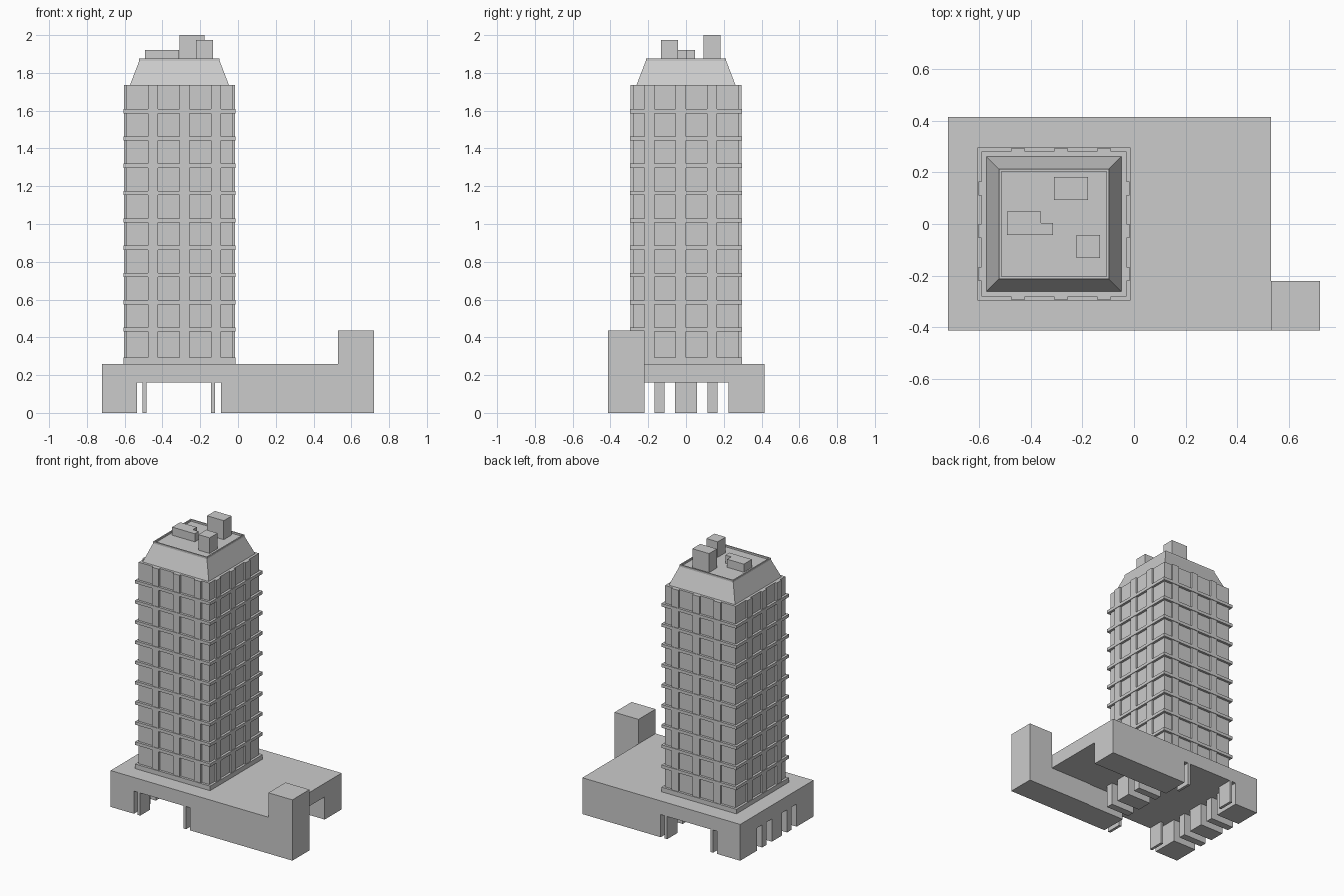
import bpy, bmesh

if "Cube" in bpy.data.objects:
    bpy.data.objects.remove(bpy.data.objects["Cube"])

CX = -0.31          # tower centre in x
HALF = 0.28         # half width of the tower core


def box(name, x0, x1, y0, y1, z0, z1):
    """Axis-aligned box from its limits."""
    bm = bmesh.new()
    bmesh.ops.create_cube(bm, size=1)
    for v in bm.verts:
        v.co = ((x0, x1)[v.co.x > 0], (y0, y1)[v.co.y > 0], (z0, z1)[v.co.z > 0])
    return finish(name, bm)


def finish(name, bm):
    me = bpy.data.meshes.new(name)
    bm.to_mesh(me)
    bm.free()
    ob = bpy.data.objects.new(name, me)
    bpy.context.collection.objects.link(ob)
    return ob


def boolean(ob, other, op):
    """Apply a boolean and remove the helper."""
    other.hide_render = True
    mod = ob.modifiers.new("cut", 'BOOLEAN')
    mod.operation, mod.solver, mod.object = op, 'EXACT', other
    bpy.context.view_layer.objects.active = ob
    bpy.ops.object.modifier_apply(modifier=mod.name)
    bpy.data.objects.remove(other)


def loft(name, loops):
    """Stack of square loops (half width, z) around the tower axis, capped."""
    bm = bmesh.new()
    rings = [[bm.verts.new((CX + sx * h, sy * h, z))
              for sx, sy in ((-1, -1), (1, -1), (1, 1), (-1, 1))] for h, z in loops]
    for a, b in zip(rings, rings[1:]):
        for i in range(4):
            j = (i + 1) % 4
            bm.faces.new((a[i], a[j], b[j], b[i]))
    bm.faces.new(rings[0][::-1])
    bm.faces.new(rings[-1])
    return finish(name, bm)


# podium with the end block
podium = box("podium", -0.72, 0.53, -0.413, 0.415, 0, 0.26)
boolean(podium, box("end_block", 0.53, 0.72, -0.413, -0.22, 0, 0.435), 'UNION')

# open undercroft: hall, cross passage, front/back openings, side slots
cuts = [(0.095, 0.6, -0.219, 0.224), (-0.535, -0.09, -0.30, 0.30)]
cuts += [(a, b, -0.6, 0.6) for a, b in ((-0.535, -0.505), (-0.485, -0.142), (-0.122, -0.09))]
cuts += [(-0.9, 0.2, a, b) for a, b in ((-0.224, -0.166), (-0.115, -0.057),
                                        (0.057, 0.115), (0.166, 0.224))]
for x0, x1, y0, y1 in cuts:
    boolean(podium, box("cutter", x0, x1, y0, y1, -0.2, 0.162), 'DIFFERENCE')

# tower core and base slab
loft("tower_core", [(HALF, 0.26), (HALF, 1.735)])
loft("tower_base_slab", [(0.297, 0.26), (0.297, 0.293)])

# floor ledges
for k in range(9):
    z = 0.441 + 0.1445 * k
    loft(f"floor_ledge_{k}", [(0.297, z - 0.011), (0.297, z + 0.011)])

# vertical piers on the four faces
OUT = 0.293
for k in range(3):
    px = -0.477 + 0.1665 * k
    py = -0.22 + 0.1655 * k
    for side in (-1, 1):
        a, b = sorted((side * 0.27, side * OUT))
        box("facade_pier", px, px + 0.054, a, b, 0.28, 1.735)
        box("side_pier", CX + a, CX + b, py, py + 0.054, 0.28, 1.735)

# tapered crown with a rim around the flat roof
loft("crown", [(0.263, 1.733), (0.213, 1.863), (0.213, 1.876), (0.204, 1.876), (0.204, 1.864)])

# rooftop units
box("roof_lift_house", -0.31, -0.178, 0.093, 0.182, 1.86, 2.0)
box("roof_tank", -0.222, -0.132, -0.132, -0.042, 1.86, 1.975)
vent = box("roof_vent", -0.492, -0.36, -0.042, 0.048, 1.86, 1.922)
boolean(vent, box("vent_wing", -0.37, -0.313, -0.042, 0.003, 1.86, 1.922), 'UNION')
